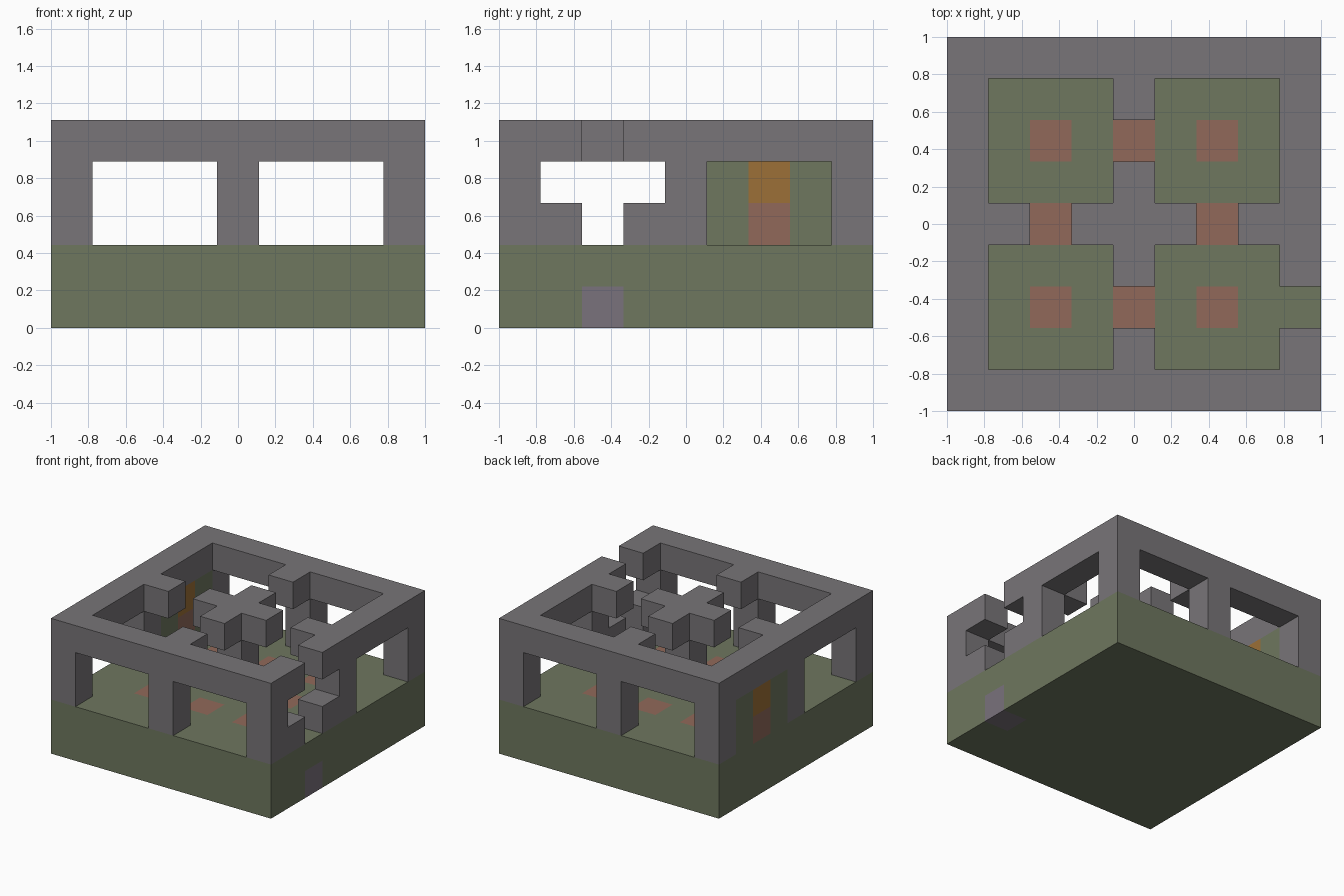
import bpy
import bmesh
from mathutils import Vector

cube = bpy.data.objects.get("Cube")
if cube:
    bpy.data.objects.remove(cube, do_unlink=True)

N = 9              # blocks per side
S = 2 / N          # block size
MID = N // 2
LAST = N - 1


def material(name, color):
    mat = bpy.data.materials.new(name)
    mat.use_nodes = True
    rgba = (*color, 1)
    mat.diffuse_color = rgba
    mat.node_tree.nodes["Principled BSDF"].inputs["Base Color"].default_value = rgba
    return mat


stone = material("grey stone", (0.188, 0.178, 0.188))
moss = material("moss green", (0.156, 0.184, 0.114))
brick = material("brick red", (0.283, 0.141, 0.102))
amber = material("amber", (0.332, 0.162, 0.038))
lilac = material("lilac grey", (0.195, 0.168, 0.202))


def box(xs, ys, zs):
    return {(x, y, z) for x in xs for y in ys for z in zs}


ALL = range(N)
EDGE = (0, MID, LAST)
DOORS = (2, 6)
WALL = (2, 3)      # storey between floor and roof
ROOF = (4,)

# Floor with inlaid tiles and one stone threshold
tiles = box(DOORS, DOORS, [1]) | box([MID], DOORS, [1]) | box(DOORS, [MID], [1])
threshold = {(LAST, 2, 0)}
floor = box(ALL, ALL, (0, 1)) - tiles - threshold

# Pillars under the roof crossings and low sills beside the entrance
pillars = box(EDGE, EDGE, WALL)
sills = box([LAST], (1, 3), [2])

# Panel wall with a coloured two-block door
door_lower = {(0, 6, 2)}
door_upper = {(0, 6, 3)}
panel = box([0], (5, 6, 7), WALL) - door_lower - door_upper

# Roof ring and cross beams, with gaps over the doorways and the entrance
ring = (box((0, LAST), ALL, ROOF) | box(ALL, (0, LAST), ROOF)) - {(LAST, 2, 4)}
beams = (box([MID], range(1, LAST), ROOF) | box(range(1, LAST), [MID], ROOF))
beams -= box([MID], DOORS, ROOF) | box(DOORS, [MID], ROOF)

parts = [
    ("floor_base", floor, moss),
    ("floor_tiles", tiles, brick),
    ("entrance_threshold", threshold, lilac),
    ("pillars", pillars, stone),
    ("entrance_sills", sills, stone),
    ("side_panel", panel, moss),
    ("door_lower", door_lower, brick),
    ("door_upper", door_upper, amber),
    ("roof_ring", ring, stone),
    ("roof_beams", beams, stone),
]
solid = set().union(*(cells for _, cells, _ in parts))


def build(name, cells, mat):
    """Make the outward faces of a set of blocks, skipping touching sides."""
    bm = bmesh.new()
    for cell in sorted(cells):
        center = (Vector(cell) + Vector((0.5, 0.5, 0.5))) * S - Vector((1, 1, 0))
        for axis in range(3):
            for sign in (-1, 1):
                normal = Vector((0, 0, 0))
                normal[axis] = sign
                if tuple(int(c + n) for c, n in zip(cell, normal)) in solid:
                    continue
                u = Vector((0, 0, 0))
                u[(axis + 1) % 3] = 1
                v = normal.cross(u)
                corners = (-u - v, u - v, u + v, v - u)
                bm.faces.new([bm.verts.new(center + (normal + c) * S / 2) for c in corners])
    bmesh.ops.remove_doubles(bm, verts=bm.verts, dist=S / 100)
    mesh = bpy.data.meshes.new(name)
    bm.to_mesh(mesh)
    bm.free()
    mesh.materials.append(mat)
    bpy.context.collection.objects.link(bpy.data.objects.new(name, mesh))


for part in parts:
    build(*part)
